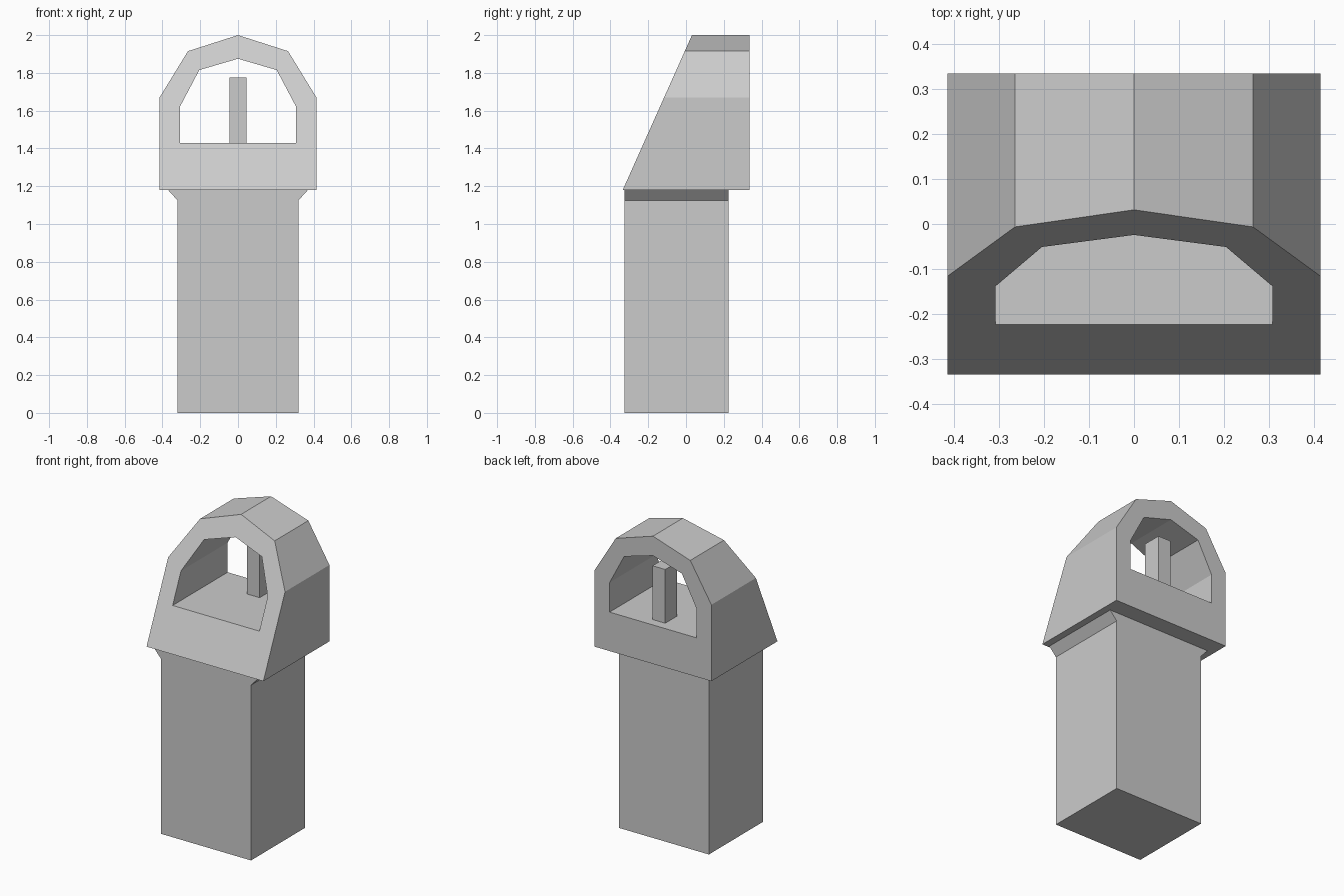
import bpy
import bmesh

cube = bpy.data.objects.get("Cube")
if cube:
    bpy.data.objects.remove(cube, do_unlink=True)

grey = bpy.data.materials.new("plain grey")
grey.use_nodes = True
colour = (0.6, 0.6, 0.6, 1)
grey.diffuse_color = colour
grey.node_tree.nodes["Principled BSDF"].inputs["Base Color"].default_value = colour


def finish(name, bm):
    bmesh.ops.recalc_face_normals(bm, faces=bm.faces[:])
    mesh = bpy.data.meshes.new(name)
    bm.to_mesh(mesh)
    bm.free()
    mesh.materials.append(grey)
    obj = bpy.data.objects.new(name, mesh)
    bpy.context.collection.objects.link(obj)
    return obj


def mirrored(half):
    """Complete a right-half profile across x = 0."""
    return half + [(-x, z) for x, z in reversed(half) if x > 0]


def prism(name, half, front, back):
    """Extrude a mirrored x-z profile along y."""
    bm = bmesh.new()
    face = bm.faces.new([bm.verts.new((x, front, z)) for x, z in mirrored(half)])
    moved = bmesh.ops.extrude_face_region(bm, geom=[face], use_keep_orig=True)["geom"]
    bmesh.ops.translate(bm, vec=(0, back - front, 0),
                        verts=[v for v in moved if isinstance(v, bmesh.types.BMVert)])
    return finish(name, bm)


# Square column with a small flare on its two sides
prism("column", [(0.32, 0), (0.32, 1.125), (0.37, 1.18)], -0.325, 0.225)

# Upright post inside the opening
prism("inner_post", [(0.045, 1.43), (0.045, 1.775)], 0.155, 0.275)

# Arched hood: a thick faceted ring with a sloping front and a through opening
BASE, BACK = 1.18, 0.335
outer = mirrored([(0.415, BASE), (0.415, 1.67), (0.265, 1.915), (0, 2)])
inner = mirrored([(0.308, 1.43), (0.308, 1.62), (0.205, 1.815), (0, 1.875)])


def slope(z):
    return -BACK + (z - BASE) * 0.447


bm = bmesh.new()
loops = []
for profile, is_front in ((outer, True), (inner, True), (inner, False), (outer, False)):
    loops.append([bm.verts.new((x, slope(z) if is_front else BACK, z)) for x, z in profile])
for k, loop in enumerate(loops):
    following = loops[(k + 1) % len(loops)]
    for i in range(len(loop)):
        j = (i + 1) % len(loop)
        bm.faces.new((loop[i], loop[j], following[j], following[i]))
finish("arched_hood", bm)
